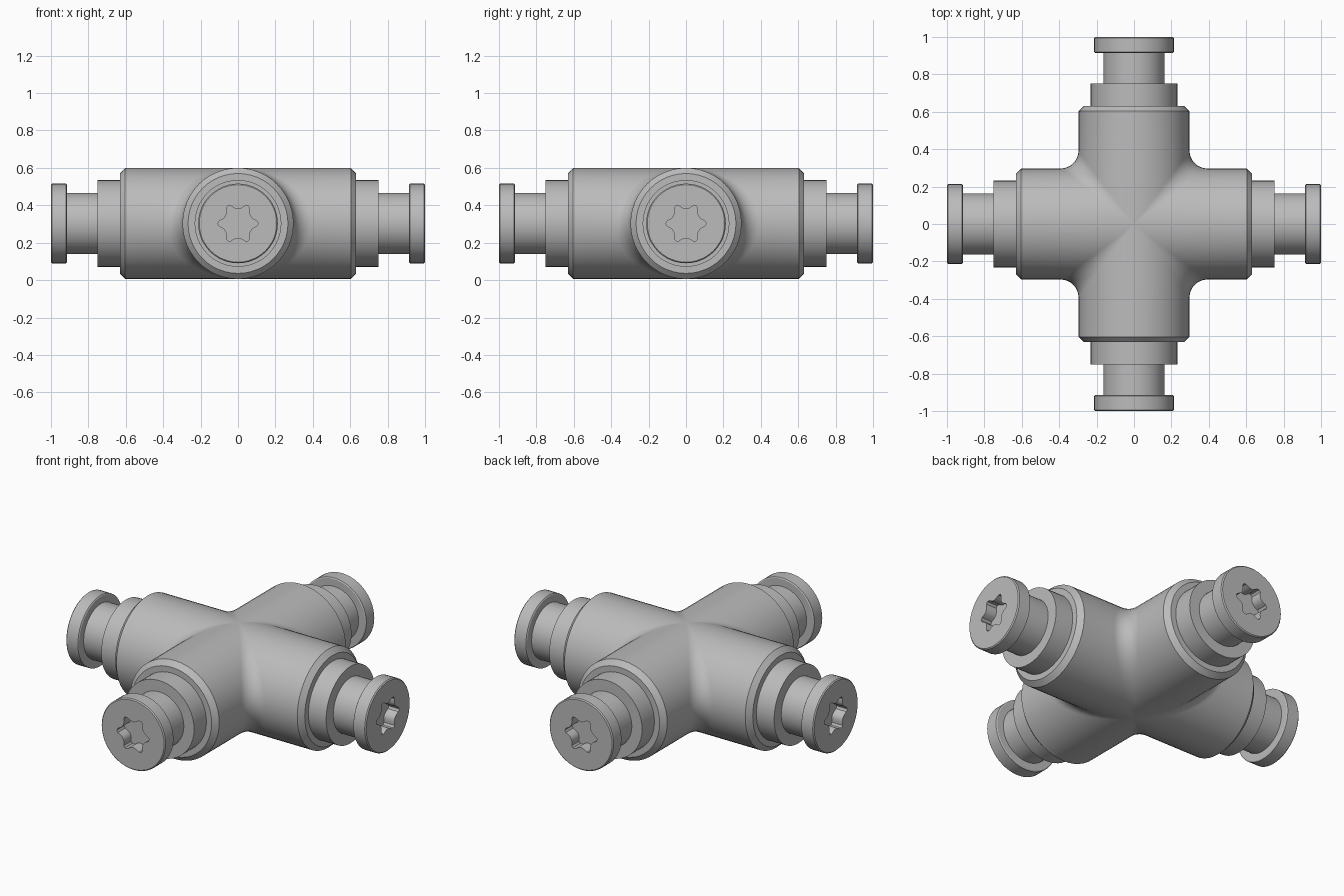
import bpy, bmesh
from math import sin, cos, pi, radians
from mathutils import Vector, Matrix

if "Cube" in bpy.data.objects:
    bpy.data.objects.remove(bpy.data.objects["Cube"])

SEG = 48          # sides of every round part
AXIS_Z = 0.303    # height of the arm axes
R = 0.297         # body radius
FILLET = 0.095    # rounding where the arms meet
ARM = 0.603       # straight length of a body arm

grey = bpy.data.materials.new("satin_grey")
grey.use_nodes = True
colour = (0.5, 0.5, 0.5, 1)
grey.diffuse_color = colour
grey.node_tree.nodes["Principled BSDF"].inputs["Base Color"].default_value = colour


def turn(i):
    return Matrix.Rotation(i * pi / 2, 4, 'Z')


def circle(x, r):
    """Ring around the local x axis; r is a radius or a function of the index."""
    radius = r if callable(r) else lambda k: r
    return [Vector((x, radius(k) * cos(2 * pi * k / SEG), radius(k) * sin(2 * pi * k / SEG)))
            for k in range(SEG)]


def loft(bm, rows, matrix, closed=True):
    """Join successive rows of points with quads."""
    verts = [[bm.verts.new(matrix @ p) for p in row] for row in rows]
    for a, b in zip(verts, verts[1:]):
        n = len(a)
        for k in range(n if closed else n - 1):
            j = (k + 1) % n
            bm.faces.new((a[k], a[j], b[j], b[k]))
    return verts


def finish(bm, name):
    bmesh.ops.remove_doubles(bm, verts=bm.verts, dist=0.0004)
    bmesh.ops.recalc_face_normals(bm, faces=bm.faces)
    mesh = bpy.data.meshes.new(name)
    bm.to_mesh(mesh)
    bm.free()
    mesh.materials.append(grey)
    obj = bpy.data.objects.new(name, mesh)
    bpy.context.collection.objects.link(obj)
    obj.location.z = AXIS_Z
    bpy.ops.object.select_all(action='DESELECT')
    obj.select_set(True)
    bpy.context.view_layer.objects.active = obj
    bpy.ops.object.shade_smooth_by_angle(angle=radians(30))


def corner_row(phi, steps=10):
    """One line along an arm, round the filleted corner, and along the next arm."""
    c, s = cos(phi), sin(phi)
    centre = (R + FILLET) * Vector((c, c, s))
    n1, n2 = Vector((0, c, s)), Vector((c, 0, s))
    arc = [centre - FILLET * n1.lerp(n2, t / steps).normalized() for t in range(steps + 1)]
    return [Vector((ARM, R * c, R * s))] + arc + [Vector((R * c, ARM, R * s))]


# Cross-shaped body with filleted corners and chamfered arm ends
bm = bmesh.new()
half = SEG // 2
rows = [corner_row(-pi / 2 + pi * k / half) for k in range(half + 1)]
for i in range(4):
    loft(bm, rows, turn(i), closed=False)
    ends = loft(bm, [circle(ARM, R), circle(0.632, 0.267)], turn(i))
    bm.faces.new(ends[-1])
finish(bm, "cross_body")


# Six-pointed socket outline
LOBE = (0.108, 0.102, 0.086, 0.079, 0.077, 0.079, 0.086, 0.102)


def socket(k):
    return LOBE[k % 8]


# Stepped sleeve, neck and socketed cap on each arm
PARTS = {
    "sleeve": [(0.6, 0.232), (0.75, 0.232)],
    "neck": [(0.72, 0.164), (0.93, 0.164)],
    "cap": [(0.85, 0.15), (0.915, 0.15), (0.915, 0.207), (0.919, 0.213), (0.994, 0.213),
            (1.0, 0.207), (1.0, socket), (0.87, socket)],
}
for i, side in enumerate(("left", "back", "right", "front")):
    for part, profile in PARTS.items():
        bm = bmesh.new()
        rings = loft(bm, [circle(x, r) for x, r in profile], turn(i))
        bm.faces.new(rings[0])
        bm.faces.new(rings[-1])
        finish(bm, f"{side}_{part}")
